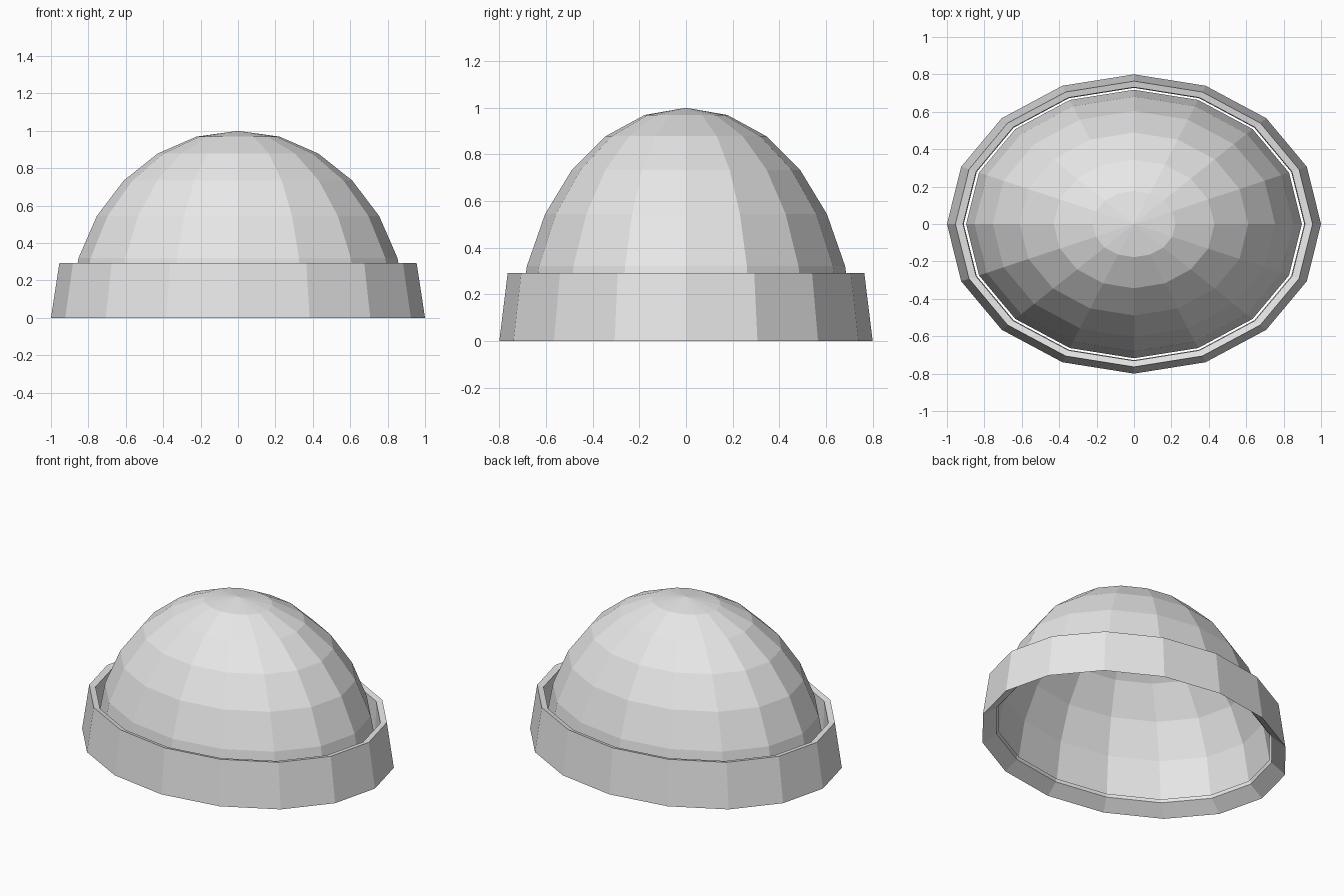
import bpy
import bmesh
import math

cube = bpy.data.objects.get("Cube")
if cube:
    bpy.data.objects.remove(cube, do_unlink=True)

SIDES = 16
DEPTH = 0.8  # oval: depth as a share of width

# One plain grey for the whole hat
grey = bpy.data.materials.new("light grey")
grey.use_nodes = True
color = (0.8, 0.8, 0.8, 1.0)
grey.diffuse_color = color
grey.node_tree.nodes["Principled BSDF"].inputs["Base Color"].default_value = color


def lathe(name, profile, closed=False):
    """Spin (radius, z) points into an oval; points run so faces look outward."""
    bm = bmesh.new()
    rings = []
    for r, z in profile:
        if r == 0:
            rings.append([bm.verts.new((0, 0, z))] * SIDES)
        else:
            angles = [2 * math.pi * i / SIDES for i in range(SIDES)]
            rings.append([bm.verts.new((r * math.cos(a), DEPTH * r * math.sin(a), z))
                          for a in angles])
    pairs = list(zip(rings, rings[1:]))
    if closed:
        pairs.append((rings[-1], rings[0]))
    for low, high in pairs:
        for i in range(SIDES):
            j = (i + 1) % SIDES
            corners = [low[i], low[j], high[j], high[i]]
            bm.faces.new(list(dict.fromkeys(corners)))
    mesh = bpy.data.meshes.new(name)
    bm.to_mesh(mesh)
    bm.free()
    mesh.materials.append(grey)
    obj = bpy.data.objects.new(name, mesh)
    bpy.context.collection.objects.link(obj)
    return obj


# Hollow crown: rings of a half ellipsoid, open at the bottom
STEP = math.radians(14.25)
crown = [(0.9 * math.sin(STEP * k), math.cos(STEP * k)) for k in range(6, 0, -1)]
lathe("crown", crown + [(0, 1.0)])

# Folded cuff: outer wall, rim, inner wall and sloping underside
lathe("cuff", [(1.0, 0.0), (0.955, 0.293), (0.914, 0.285), (0.91, 0.065)], closed=True)
